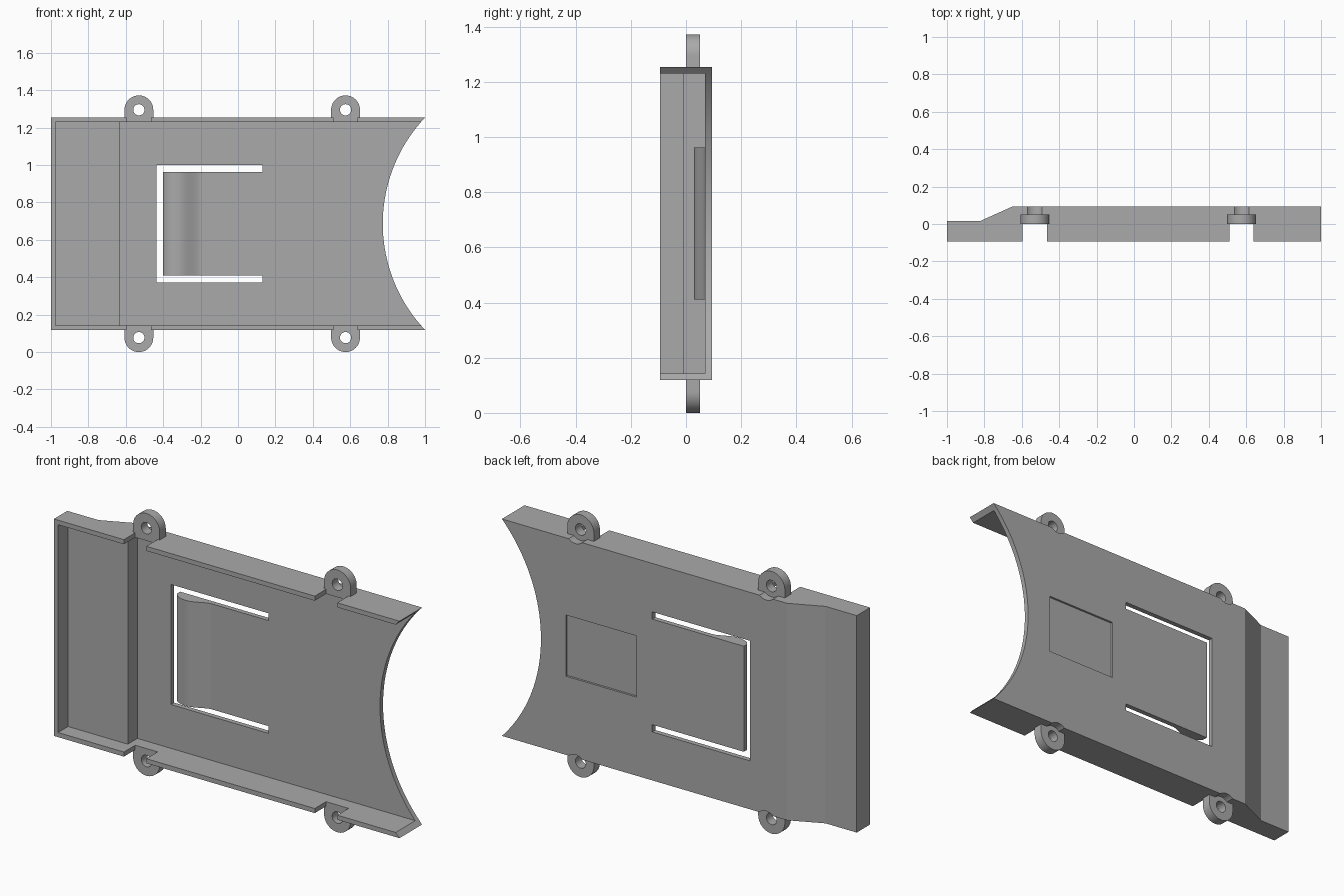
import bpy, bmesh, math
from mathutils import Vector

if "Cube" in bpy.data.objects:
    bpy.data.objects.remove(bpy.data.objects["Cube"], do_unlink=True)

grey = bpy.data.materials.new("plain grey")
grey.use_nodes = True
grey.diffuse_color = (0.4, 0.4, 0.4, 1)
grey.node_tree.nodes["Principled BSDF"].inputs["Base Color"].default_value = (0.4, 0.4, 0.4, 1)

MID = 0.686             # middle height
HALF = 0.5675           # half height of the shell
WALL = 0.024
BACK = 0.0935           # half depth of the shell
FLOOR = 0.068           # inner face of the back plate


def prism(name, pts, a, b, axis):
    """Extrude a 2D outline from a to b; axis 'z' takes (x, y), axis 'y' takes (x, z)."""
    place = (lambda p, h: Vector((p[0], p[1], h))) if axis == "z" else (lambda p, h: Vector((p[0], h, p[1])))
    bm = bmesh.new()
    face = bm.faces.new([bm.verts.new(place(p, a)) for p in pts])
    moved = bmesh.ops.extrude_face_region(bm, geom=[face])["geom"]
    shift = place((0, 0), b - a)
    bmesh.ops.translate(bm, vec=shift, verts=[v for v in moved if isinstance(v, bmesh.types.BMVert)])
    bmesh.ops.recalc_face_normals(bm, faces=bm.faces)
    mesh = bpy.data.meshes.new(name)
    bm.to_mesh(mesh)
    bm.free()
    mesh.materials.append(grey)
    obj = bpy.data.objects.new(name, mesh)
    bpy.context.collection.objects.link(obj)
    return obj


def rect(x0, x1, z0, z1):
    return [(x0, z0), (x1, z0), (x1, z1), (x0, z1)]


def arc(cx, cz, r, start, end, n):
    return [(cx + r * math.cos(math.radians(start + (end - start) * i / n)),
             cz + r * math.sin(math.radians(start + (end - start) * i / n))) for i in range(n + 1)]


def circle(cx, cz, r, n):
    return arc(cx, cz, r, 0, 360, n)[:-1]


def cut(obj, cutter):
    cutter.hide_render = True
    mod = obj.modifiers.new("cut", "BOOLEAN")
    mod.operation, mod.solver, mod.object = "DIFFERENCE", "EXACT", cutter
    bpy.context.view_layer.objects.active = obj
    bpy.ops.object.modifier_apply(modifier=mod.name)
    bpy.data.objects.remove(cutter, do_unlink=True)


def smooth(obj):
    bpy.ops.object.select_all(action="DESELECT")
    obj.select_set(True)
    bpy.context.view_layer.objects.active = obj
    bpy.ops.object.shade_smooth_by_angle(angle=math.radians(20))


# Outer shell with the stepped, ramped end
shell = prism("cover_shell", [(-1, -BACK), (1, -BACK), (1, BACK), (-0.65, BACK), (-0.82, 0.017), (-1, 0.017)],
              MID - HALF, MID + HALF, "z")

# Hollow inside with a raised floor at the stepped end
cut(shell, prism("hollow", [(-1 + WALL, -0.3), (1.3, -0.3), (1.3, FLOOR), (-0.63, FLOOR),
                            (-0.63, -0.011), (-1 + WALL, -0.011)],
                 MID - HALF + WALL, MID + HALF - WALL, "z"))

# Concave end
cut(shell, prism("end_curve", circle(1.6, MID, 0.826, 160), -0.3, 0.3, "y"))

# U-shaped slot around the spring tongue
for box in (rect(-0.435, -0.4, 0.372, 1.0), rect(-0.41, 0.13, 0.372, 0.41), rect(-0.41, 0.13, 0.962, 1.0)):
    cut(shell, prism("slot", box, 0, 0.3, "y"))

# Shallow label recess on the back
cut(shell, prism("label_recess", rect(0.22, 0.63, 0.53, 0.85), BACK - 0.011, 0.3, "y"))

# Screw tabs, with a notch and a screw head clearance in the wall at each
for side, end in ((1, "top"), (-1, "bottom")):
    for x, where in ((-0.53, "right"), (0.575, "left")):
        inner = MID + side * (HALF - WALL)
        outer = MID + side * (HALF + 0.1)
        centre = MID + side * 0.609
        cut(shell, prism("notch", rect(x - 0.065, x + 0.065, inner - side * 0.0005, outer), -0.3, 0, "y"))
        cut(shell, prism("clearance", circle(x, centre, 0.057, 40), 0.049, 0.3, "y"))
        sweep = (0, 180) if side > 0 else (0, -180)
        outline = arc(x, centre, 0.077, *sweep, 28) + [(x - 0.077, inner), (x + 0.077, inner)]
        tab = prism(f"screw_tab_{end}_{where}", outline, 0, 0.05, "y")
        cut(tab, prism("screw_hole", circle(x, centre, 0.03, 32), -0.2, 0.2, "y"))
        smooth(tab)
smooth(shell)

# Rounded catch on the free end of the tongue
steps = 24
hump = []
for i in range(steps + 1):
    t = i / steps
    rise = math.sin(math.pi * t ** 0.75) ** (0.8 if t < 0.4 else 1.5)
    hump.append((-0.4 + 0.2 * t, FLOOR - 0.039 * max(rise, 0)))
catch = prism("tongue_catch", hump + [(-0.2, 0.08), (-0.4, 0.08)], 0.41, 0.962, "z")
smooth(catch)
